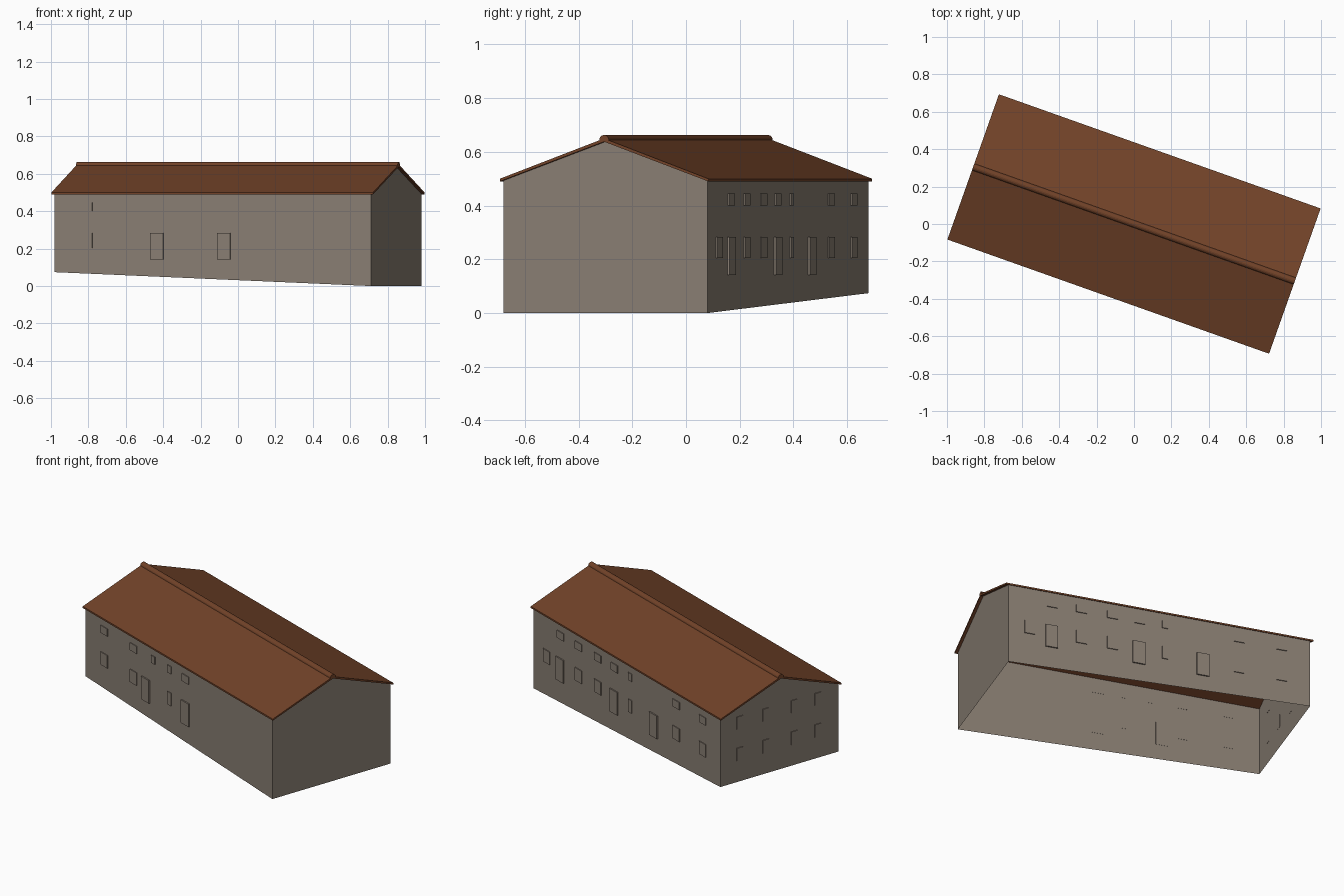
import bpy, bmesh, math

if "Cube" in bpy.data.objects:
    bpy.data.objects.remove(bpy.data.objects["Cube"])

ANGLE = math.radians(-19.54)      # whole building is turned about z
HL, HW = 0.8965, 0.4035           # wall half length / half width
RL, RW = 0.9125, 0.412            # roof half length / half width
EAVE, APEX, HIGH = 0.493, 0.638, 0.074


def material(name, rgb):
    m = bpy.data.materials.new(name)
    m.diffuse_color = (*rgb, 1)
    m.use_nodes = True
    m.node_tree.nodes["Principled BSDF"].inputs["Base Color"].default_value = m.diffuse_color
    return m


stone = material("warm_grey_plaster", (0.25, 0.208, 0.17))
tile = material("brown_roof_tile", (0.17, 0.056, 0.022))


def make(name, verts, faces, mat, flip_fix=True):
    me = bpy.data.meshes.new(name)
    me.from_pydata(verts, [], faces)
    bm = bmesh.new()
    bm.from_mesh(me)
    if flip_fix:
        bmesh.ops.recalc_face_normals(bm, faces=bm.faces)
    bm.to_mesh(me)
    bm.free()
    me.materials.append(mat)
    ob = bpy.data.objects.new(name, me)
    ob.rotation_euler.z = ANGLE
    bpy.context.collection.objects.link(ob)
    return ob


def extrude_profile(name, profile, half, mat):
    """Prism from a (y, z) profile, running along x."""
    n = len(profile)
    verts = [(s * half, y, z) for s in (-1, 1) for y, z in profile]
    faces = [(i, (i + 1) % n, n + (i + 1) % n, n + i) for i in range(n)]
    faces += [tuple(range(n)), tuple(range(n, 2 * n))]
    return make(name, verts, faces, mat)


# Walls: open shell with gables, lower edge follows the sloping ground
def gable(x, z0):
    return [(x, -HW, z0), (x, HW, z0), (x, HW, EAVE), (x, 0, APEX), (x, -HW, EAVE)]


make("walls", gable(-HL, HIGH) + gable(HL, 0),
     [(4, 3, 2, 1, 0), (5, 6, 7, 8, 9), (0, 5, 9, 4), (1, 2, 7, 6)], stone, False)

# Roof slab with two slopes
extrude_profile("roof", [(-RW, 0.490), (0, APEX), (RW, 0.490),
                         (RW, 0.500), (0, 0.650), (-RW, 0.500)], RL, tile)

# Rounded ridge cap
cap = [(0.019 * math.cos(math.pi * i / 8), 0.644 + 0.019 * math.sin(math.pi * i / 8))
       for i in range(9)]
extrude_profile("ridge_cap", cap, RL, tile)


# Openings: thin plates standing slightly proud of the walls
def plates(name, side, spans, z0, z1, proud):
    verts, faces = [], []
    for a, b in spans:
        k = len(verts)
        for d in (-0.001, proud):
            for t, z in ((a, z0), (b, z0), (b, z1), (a, z1)):
                verts.append({"front": (t, -HW - d, z), "back": (t, HW + d, z),
                              "left": (-HL - d, t, z)}[side])
        faces += [(k, k+1, k+2, k+3), (k+4, k+5, k+6, k+7)]
        faces += [(k + i, k + (i+1) % 4, k + 4 + (i+1) % 4, k + 4 + i) for i in range(4)]
    make(name, verts, faces, stone)


def around(width, *centres):
    return [(c - width / 2, c + width / 2) for c in centres]


UP, LOW, DOOR = (0.400, 0.446), (0.204, 0.283), (0.142, 0.283)

# Front wall
plates("front_upper_windows", "front",
       around(0.064, -0.715, -0.435, 0.064) + around(0.034, -0.245, -0.089), *UP, 0.005)
plates("front_lower_windows", "front",
       around(0.064, -0.715, -0.435) + around(0.034, -0.089), *LOW, 0.005)
plates("front_doors", "front", around(0.073, -0.316, 0.064), *DOOR, 0.008)

# Back wall
plates("back_upper_windows", "back",
       around(0.064, 0.637, 0.463, 0.278, 0.119, -0.475, -0.728) + around(0.034, -0.033),
       *UP, 0.005)
plates("back_lower_windows", "back",
       around(0.064, 0.770, 0.463, 0.278, -0.475, -0.728) + around(0.034, -0.033),
       *LOW, 0.005)
plates("back_doors", "back", around(0.073, 0.641, 0.122, -0.259), *DOOR, 0.008)

# Left gable, two rows of four
gable_spans = around(0.042, 0.272, 0.095, -0.100, -0.262)
plates("gable_upper_windows", "left", gable_spans, 0.400, 0.475, 0.005)
plates("gable_lower_windows", "left", gable_spans, *LOW, 0.005)
